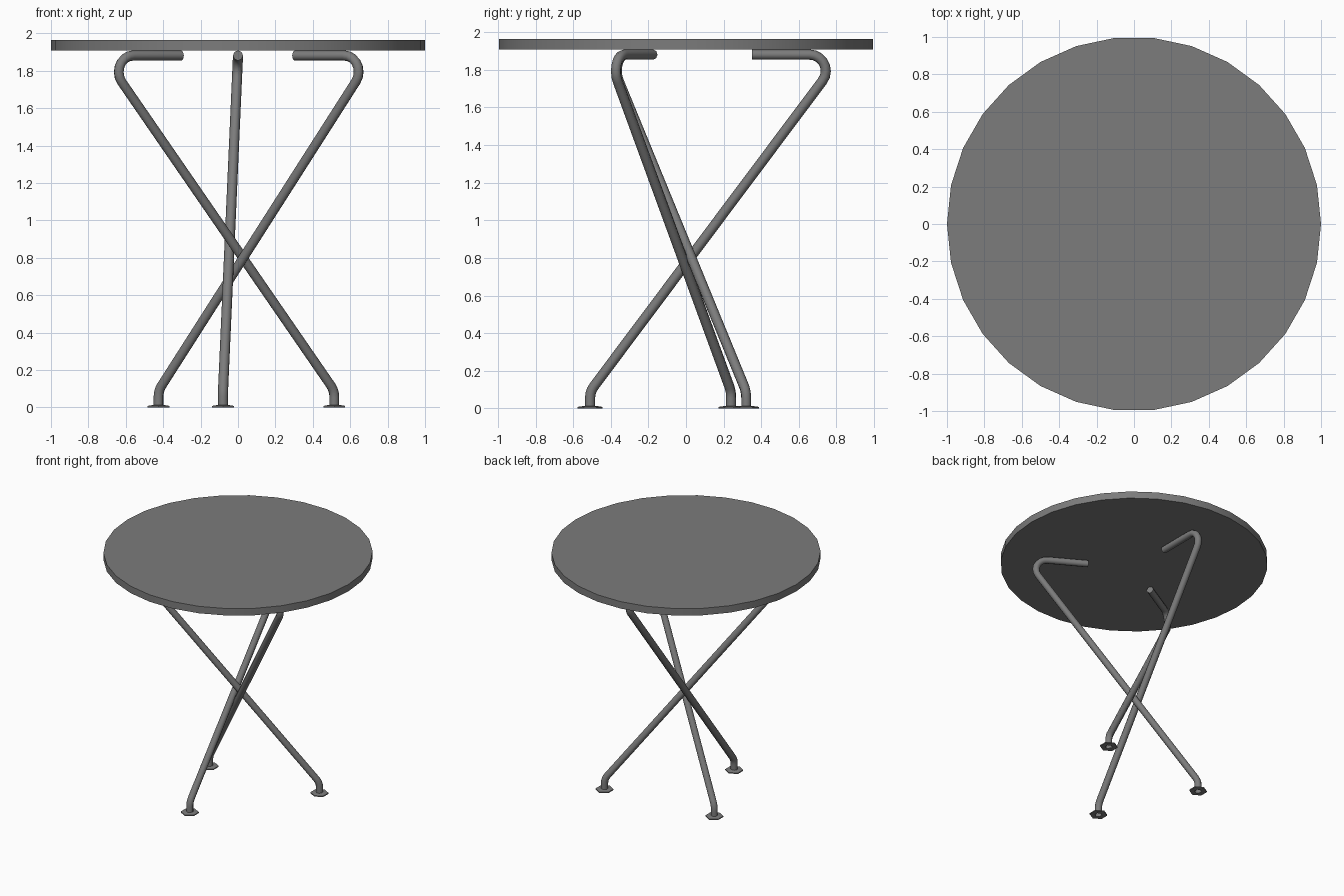
import bpy, bmesh
from math import radians, cos, sin, tan
from mathutils import Vector, Quaternion

cube = bpy.data.objects.get("Cube")
if cube:
    bpy.data.objects.remove(cube, do_unlink=True)

TUBE = 0.027
TOP_Z = 1.908

metal = bpy.data.materials.new("dark grey")
metal.use_nodes = True
grey = (0.2, 0.2, 0.2, 1)
metal.diffuse_color = grey
metal.node_tree.nodes["Principled BSDF"].inputs["Base Color"].default_value = grey


def finish(obj, name, angle):
    obj.name = name
    obj.data.materials.clear()
    obj.data.materials.append(metal)
    bpy.ops.object.select_all(action='DESELECT')
    obj.select_set(True)
    bpy.context.view_layer.objects.active = obj
    bpy.ops.object.shade_smooth_by_angle(angle=radians(angle))


def fillet(before, corner, after, radius, steps):
    """Points of an arc that rounds the corner of a path."""
    a, b = (before - corner).normalized(), (after - corner).normalized()
    opening = a.angle(b)
    start = corner + a * radius / tan(opening / 2)
    centre = corner + (a + b).normalized() * radius / sin(opening / 2)
    axis = (-a).cross(b).normalized()
    turn = radians(180) - opening
    return [centre + Quaternion(axis, turn * i / steps) @ (start - centre)
            for i in range(steps + 1)]


def bent_tube(name, points):
    curve = bpy.data.curves.new(name, 'CURVE')
    curve.dimensions = '3D'
    curve.bevel_depth = TUBE
    curve.bevel_resolution = 2
    curve.use_fill_caps = True
    spline = curve.splines.new('POLY')
    spline.points.add(len(points) - 1)
    for p, co in zip(spline.points, points):
        p.co = (*co, 1)
    obj = bpy.data.objects.new(name, curve)
    bpy.context.collection.objects.link(obj)
    bpy.ops.object.select_all(action='DESELECT')
    obj.select_set(True)
    bpy.context.view_layer.objects.active = obj
    bpy.ops.object.convert(target='MESH')
    obj = bpy.context.object
    # the tube is open at the floor
    bm = bmesh.new()
    bm.from_mesh(obj.data)
    low = [f for f in bm.faces if all(v.co.z < 0.003 for v in f.verts)]
    bmesh.ops.delete(bm, geom=low, context='FACES')
    bm.to_mesh(obj.data)
    bm.free()
    finish(obj, name, 50)


def foot_ring(name, x, y):
    """Thin six-sided flange with a hole for the tube."""
    bm = bmesh.new()
    rings = []
    for r, z in ((0.067, 0), (0.067, 0.008), (TUBE, 0.014), (TUBE, 0)):
        rings.append([bm.verts.new((x + r * sin(radians(60 * i)),
                                    y + r * cos(radians(60 * i)), z)) for i in range(6)])
    for k in range(4):
        lo, hi = rings[k], rings[(k + 1) % 4]
        for i in range(6):
            j = (i + 1) % 6
            bm.faces.new((lo[i], lo[j], hi[j], hi[i]))
    bmesh.ops.recalc_face_normals(bm, faces=bm.faces)
    mesh = bpy.data.meshes.new(name)
    bm.to_mesh(mesh)
    bm.free()
    obj = bpy.data.objects.new(name, mesh)
    bpy.context.collection.objects.link(obj)
    finish(obj, name, 30)


# Round table top
bpy.ops.mesh.primitive_cylinder_add(vertices=30, radius=1, depth=0.057,
                                    location=(0, 0, TOP_Z + 0.0285),
                                    rotation=(0, 0, radians(6)))
top = bpy.context.object
bpy.ops.object.transform_apply(location=True, rotation=True, scale=True)
# a corner of the rim lies on the x axis
turn = min((v.co.to_2d().angle_signed(Vector((1, 0))) for v in top.data.vertices), key=abs)
top.rotation_euler.z = -turn
bpy.ops.object.transform_apply(location=False, rotation=True, scale=False)
finish(top, "table_top", 30)

# Three crossing legs: direction of the upper arm, then the foot position
legs = {"back": (90, -0.08, -0.51),
        "right": (210, 0.515, 0.32),
        "left": (330, -0.425, 0.24)}
for side, (angle, fx, fy) in legs.items():
    out = Vector((cos(radians(angle)), sin(radians(angle)), 0))
    arm_z = Vector((0, 0, TOP_Z - TUBE))
    inner = out * 0.35 + arm_z
    elbow = out * 0.83 + arm_z
    ankle = Vector((fx, fy, 0.09))
    floor = Vector((fx, fy, 0.001))
    path = [inner]
    path += fillet(inner, elbow, ankle, 0.087, 7)
    path += fillet(elbow, ankle, floor, 0.1, 3)
    path.append(floor)
    bent_tube(side + "_leg", path)
    foot_ring(side + "_foot", fx, fy)
